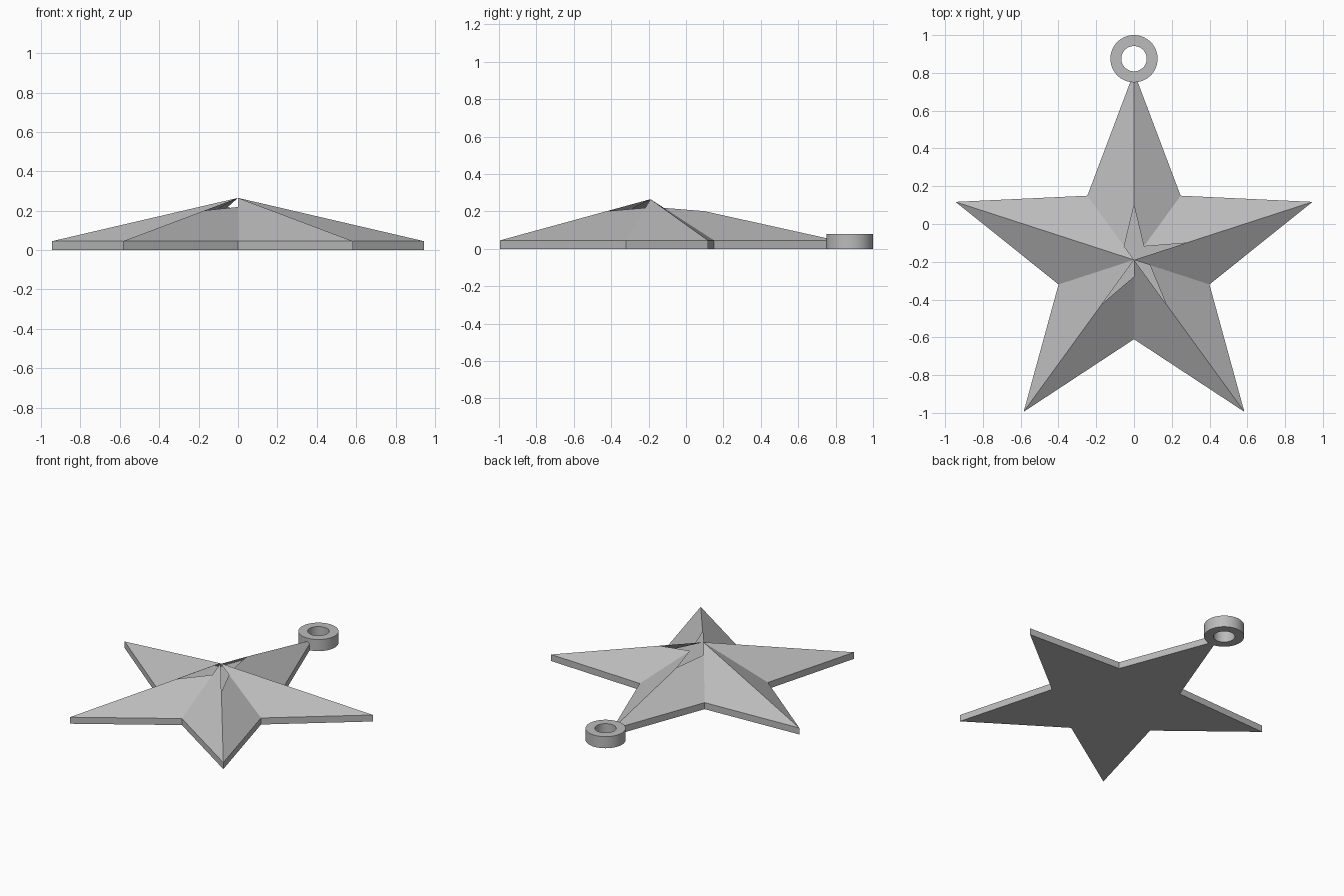
import bpy, bmesh
from math import cos, sin, radians
from mathutils import Vector

cube = bpy.data.objects.get("Cube")
if cube:
    bpy.data.objects.remove(cube, do_unlink=True)

# One plain grey for everything
GREY = (0.5, 0.5, 0.5, 1)
grey = bpy.data.materials.new("plain_grey")
grey.use_nodes = True
grey.diffuse_color = GREY
grey.node_tree.nodes["Principled BSDF"].inputs["Base Color"].default_value = GREY


def add_object(name, bm):
    mesh = bpy.data.meshes.new(name)
    bm.to_mesh(mesh)
    bm.free()
    mesh.materials.append(grey)
    obj = bpy.data.objects.new(name, mesh)
    bpy.context.collection.objects.link(obj)
    return obj


def extrude_up(bm, faces, height):
    made = bmesh.ops.extrude_face_region(bm, geom=faces)["geom"]
    verts = [g for g in made if isinstance(g, bmesh.types.BMVert)]
    bmesh.ops.translate(bm, vec=(0, 0, height), verts=verts)
    bmesh.ops.recalc_face_normals(bm, faces=bm.faces[:])


# Star outline: even points are tips, odd points are notches
CENTRE_Y, TIP, NOTCH, EDGE, PEAK = -0.19, 0.994, 0.42, 0.045, 0.265
outline = []
for i in range(10):
    angle = radians(90 + 36 * i)
    r = NOTCH if i % 2 else TIP
    outline.append(Vector((r * cos(angle), CENTRE_Y + r * sin(angle), 0)))

# Flat base plate
bm = bmesh.new()
base = bm.faces.new([bm.verts.new(p) for p in outline])
extrude_up(bm, [base], EDGE)
add_object("star_plate", bm)

# Raised hollow facets; some have their corner at the peak broken away
BROKEN = {0, 4, 6, 8, 9}
apex = Vector((0, CENTRE_Y, PEAK))
rim = [p + Vector((0, 0, EDGE)) for p in outline]
bm = bmesh.new()
for i in range(10):
    corners = [(rim[k], 0.21 if k % 2 else 0.29) for k in (i, (i + 1) % 10)]
    (a, cut_a), (b, cut_b) = corners
    if i in BROKEN:
        points = [apex.lerp(a, cut_a), a, b, apex.lerp(b, cut_b)]
    else:
        points = [apex, a, b]
    bm.faces.new([bm.verts.new(p) for p in points])
add_object("star_facets", bm)

# Hanging ring behind the back tip
SIDES = 64
bm = bmesh.new()
loops = []
for r in (0.125, 0.067):
    loops.append([bm.verts.new((r * cos(radians(360 * i / SIDES)),
                                0.875 + r * sin(radians(360 * i / SIDES)), 0))
                  for i in range(SIDES)])
outer, inner = loops
faces = [bm.faces.new((outer[i - 1], outer[i], inner[i], inner[i - 1]))
         for i in range(SIDES)]
extrude_up(bm, faces, 0.08)
ring = add_object("hanging_ring", bm)
bpy.ops.object.select_all(action="DESELECT")
ring.select_set(True)
bpy.context.view_layer.objects.active = ring
bpy.ops.object.shade_smooth_by_angle(angle=radians(30))
